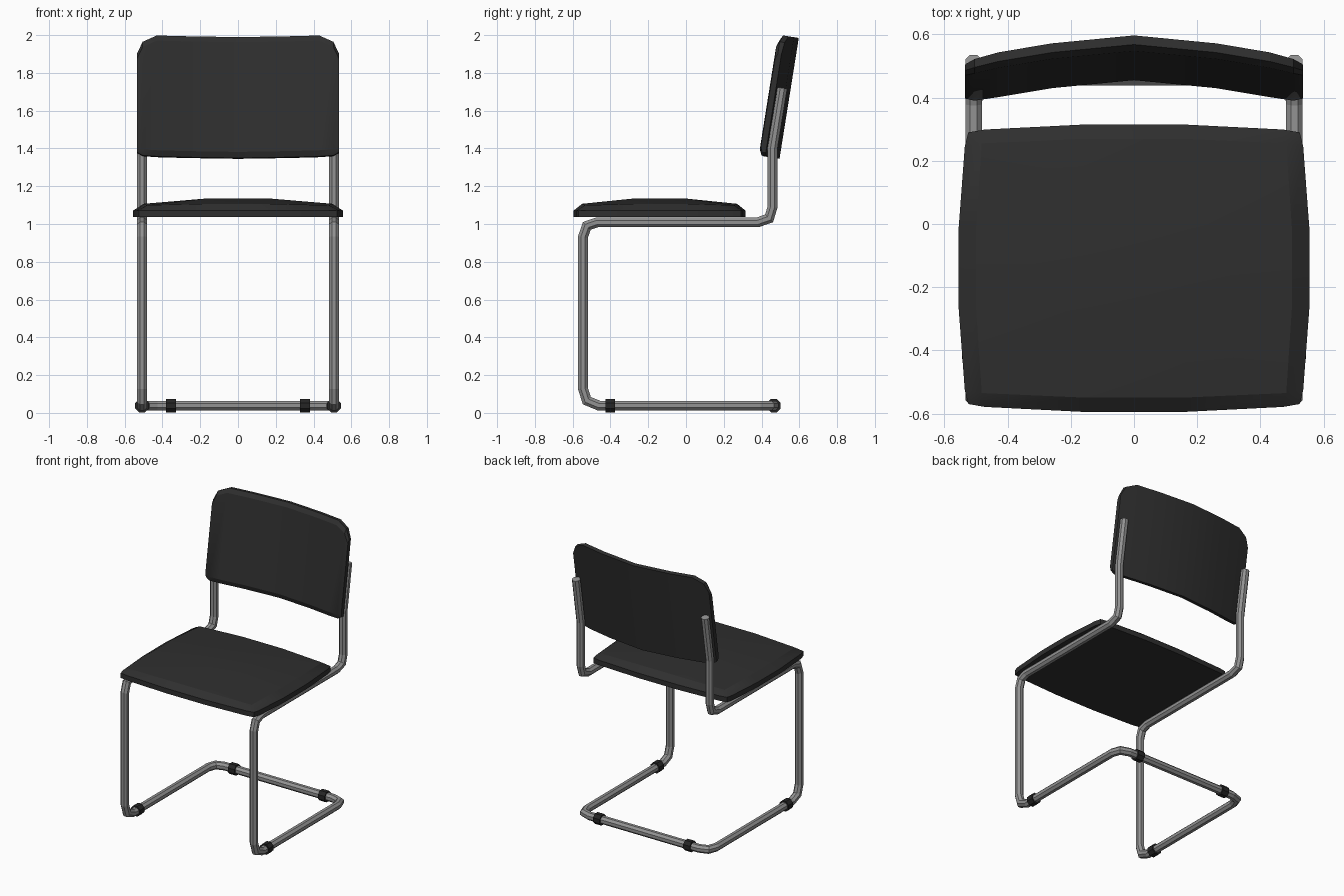
import bpy, bmesh, math
from mathutils import Vector

if "Cube" in bpy.data.objects:
    bpy.data.objects.remove(bpy.data.objects["Cube"])


def material(name, c):
    m = bpy.data.materials.new(name)
    m.diffuse_color = (*c, 1)
    m.use_nodes = True
    m.node_tree.nodes["Principled BSDF"].inputs["Base Color"].default_value = m.diffuse_color
    return m


STEEL = material("brushed steel", (0.29, 0.29, 0.29))
BLACK = material("black upholstery", (0.028, 0.028, 0.028))
RUBBER = material("black rubber", (0.018, 0.018, 0.018))


def finish(name, bm, mat, smooth=False):
    bmesh.ops.recalc_face_normals(bm, faces=bm.faces)
    me = bpy.data.meshes.new(name)
    bm.to_mesh(me)
    bm.free()
    me.materials.append(mat)
    ob = bpy.data.objects.new(name, me)
    bpy.context.collection.objects.link(ob)
    if smooth:
        bpy.ops.object.select_all(action='DESELECT')
        ob.select_set(True)
        bpy.context.view_layer.objects.active = ob
        bpy.ops.object.shade_smooth_by_angle(angle=math.radians(25))
    return ob


def loft(bm, loops):
    """Skin closed loops of equal length and cap both ends."""
    rings = [[bm.verts.new(p) for p in lp] for lp in loops]
    n = len(rings[0])
    for a, b in zip(rings, rings[1:]):
        for i in range(n):
            j = (i + 1) % n
            bm.faces.new((a[i], a[j], b[j], b[i]))
    bm.faces.new(rings[0])
    bm.faces.new(rings[-1])


def tube(name, path, r, mat, sides=8):
    """Sweep a polygon along a path with mitred corners; r is to the flats."""
    pts = [Vector(p) for p in path]
    d = [(b - a).normalized() for a, b in zip(pts, pts[1:])]
    u = Vector((1, 0, 0)) if abs(d[0].x) < 0.9 else Vector((0, 0, 1))
    v = d[0].cross(u)
    R = r / math.cos(math.pi / sides)
    ang = [2 * math.pi * (i + 0.5) / sides for i in range(sides)]
    ring = [pts[0] + (u * math.cos(a) + v * math.sin(a)) * R for a in ang]
    loops = [ring]
    for i in range(1, len(pts)):
        nxt = d[i] if i < len(d) else d[-1]
        n = (d[i - 1] + nxt).normalized()
        ring = [p + d[i - 1] * ((pts[i] - p).dot(n) / d[i - 1].dot(n)) for p in ring]
        loops.append(ring)
    bm = bmesh.new()
    loft(bm, loops)
    return finish(name, bm, mat)


# One continuous cantilever tube: upright, seat rail, front leg, floor rail, rear bar
X, ZF = 0.508, 0.038
side = [(X, 0.51, 1.72), (X, 0.458, 1.40), (X, 0.458, 1.09), (X, 0.44, 1.03),
        (X, 0.38, 1.009), (X, -0.47, 1.009), (X, -0.525, 0.99), (X, -0.546, 0.93),
        (X, -0.546, 0.13), (X, -0.525, 0.065), (X, -0.46, ZF),
        (X, 0.39, ZF), (0.488, 0.445, ZF), (0.43, 0.465, ZF)]
tube("tube_frame", side + [(-x, y, z) for x, y, z in reversed(side)], 0.026, STEEL)

# Floor glides clipped round the tube
for s, tag in ((-1, "left"), (1, "right")):
    tube(f"front_glide_{tag}", [(s * X, -0.427, ZF), (s * X, -0.377, ZF)], 0.036, RUBBER)
    tube(f"rear_glide_{tag}", [(s * 0.355 - 0.026, 0.465, ZF), (s * 0.355 + 0.026, 0.465, ZF)],
         0.036, RUBBER)

# Seat: domed cushion with gently bowed edges and a flat underside
bm = bmesh.new()
steps = [-1, -0.9, -0.3, 0.3, 0.9, 1]
bow = {0.3: 1.0, 0.9: 0.965, 1: 0.945}
height = {0.3: 0.0, 0.9: 0.028}
CY = -0.14
grid = []
for v in steps:
    row = []
    for u in steps:
        au, av = abs(u), abs(v)
        x = 0.555 * u * bow[av]
        y = CY + 0.455 * v * bow[au]
        if au == 1 or av == 1:
            z = 1.071
        else:
            z = 1.135 - min(height[au] + height[av], 0.036)
        row.append(bm.verts.new((x, y, z)))
    grid.append(row)
N = len(steps)
for j in range(N - 1):
    for i in range(N - 1):
        bm.faces.new((grid[j][i], grid[j][i + 1], grid[j + 1][i + 1], grid[j + 1][i]))
rim = (grid[0][:-1] + [r[-1] for r in grid[:-1]]
       + grid[-1][:0:-1] + [r[0] for r in grid[:0:-1]])
low = [bm.verts.new((p.co.x, p.co.y, 1.036)) for p in rim]
for i in range(len(rim)):
    j = (i + 1) % len(rim)
    bm.faces.new((rim[i], rim[j], low[j], low[i]))
bm.faces.new(low)
finish("seat", bm, BLACK, True)

# Backrest: curved pad, front edge softened, top corners rounded, leaning back
T = math.radians(9.06)
L = 0.648
half = [(0.535, 0.02, 0.10, 0.030), (0.505, 0.003, 0.036, 0.041),
        (0.43, 0, 0, 0.045), (0.26, 0, 0, 0.045)]
cols = [(-x, b, t, w) for x, b, t, w in half] + [(0, 0, 0, 0.045)] + half[::-1]
loops = []
for x, b, t, w in cols:
    ax = abs(x)
    c = -(0.055 * ax + 0.166 * ax * ax)
    section = [(c, b), (c - w * 0.65, b), (c - w, b + 0.03),
               (c - w, L - t - 0.03), (c - w * 0.65, L - t), (c, L - t)]
    loops.append([(x, 0.495 + y * math.cos(T) + h * math.sin(T),
                   1.345 - y * math.sin(T) + h * math.cos(T)) for y, h in section])
bm = bmesh.new()
loft(bm, loops)
finish("backrest", bm, BLACK, True)
